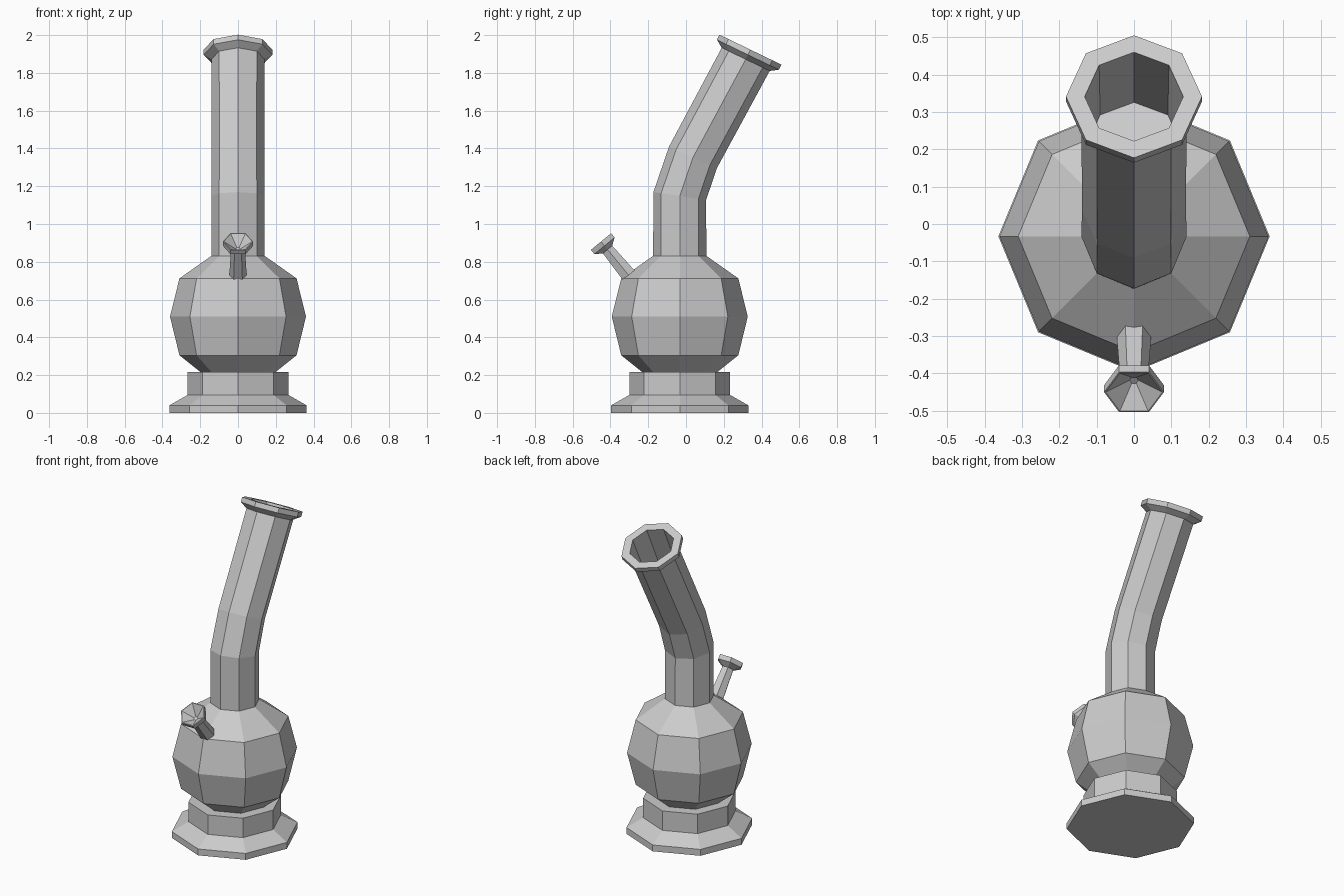
import bpy, bmesh
from math import sin, cos, pi, radians
from mathutils import Vector, Matrix

cube = bpy.data.objects.get("Cube")
if cube:
    bpy.data.objects.remove(cube, do_unlink=True)

grey = bpy.data.materials.new("plain grey")
grey.use_nodes = True
COLOUR = (0.6, 0.6, 0.6, 1)
grey.diffuse_color = COLOUR
grey.node_tree.nodes["Principled BSDF"].inputs["Base Color"].default_value = COLOUR

BODY_Y = -0.033


def loft(name, rings, sides):
    """Skin rings of (y, z, radius, tilt in degrees about x) and cap both ends."""
    bm = bmesh.new()
    loops = []
    for y, z, r, tilt in rings:
        turn = Matrix.Rotation(radians(tilt), 3, "X")
        loops.append([bm.verts.new(Vector((0, y, z)) + turn @ Vector(
            (r * cos(2 * pi * i / sides), r * sin(2 * pi * i / sides), 0)))
            for i in range(sides)])
    for a, b in zip(loops, loops[1:]):
        for i in range(sides):
            j = (i + 1) % sides
            bm.faces.new((a[i], a[j], b[j], b[i]))
    bm.faces.new(loops[0][::-1])
    bm.faces.new(loops[-1])
    bmesh.ops.recalc_face_normals(bm, faces=bm.faces[:])
    mesh = bpy.data.meshes.new(name)
    bm.to_mesh(mesh)
    bm.free()
    mesh.materials.append(grey)
    obj = bpy.data.objects.new(name, mesh)
    bpy.context.collection.objects.link(obj)
    return obj


def upright(profile):
    """Rings on the vertical body axis from (radius, z) pairs."""
    return [(BODY_Y, z, r, 0) for r, z in profile]


def along(y, z, tilt, profile):
    """Rings on a tilted axis from (radius, distance) pairs."""
    t = radians(tilt)
    return [(y - d * sin(t), z + d * cos(t), r, tilt) for r, d in profile]


# Stepped foot
loft("foot", upright([(0.363, 0), (0.363, 0.04), (0.267, 0.095), (0.267, 0.217)]), 8)

# Round chamber
loft("chamber", upright([(0.2, 0.217), (0.31, 0.305), (0.36, 0.51),
                         (0.31, 0.712), (0.14, 0.832)]), 8)

# Bent neck with flared lip and hollow mouth
neck = [(BODY_Y, 0.82, 0.141, 0), (BODY_Y, 1.148, 0.141, -8.5),
        (0.037, 1.353, 0.139, -24)]
lip = along(0.341, 1.923, -25.8, [(0.141, -0.057), (0.182, -0.03), (0.182, 0),
                                  (0.132, 0), (0.128, -0.3)])
loft("neck", neck + lip, 8)

# Slanted stem with funnel bowl
loft("stem_bowl", along(-0.45, 0.907, 39.5, [
    (0.046, -0.23), (0.037, -0.055), (0.08, -0.029), (0.08, 0),
    (0.076, 0), (0.012, -0.05)]), 6)
